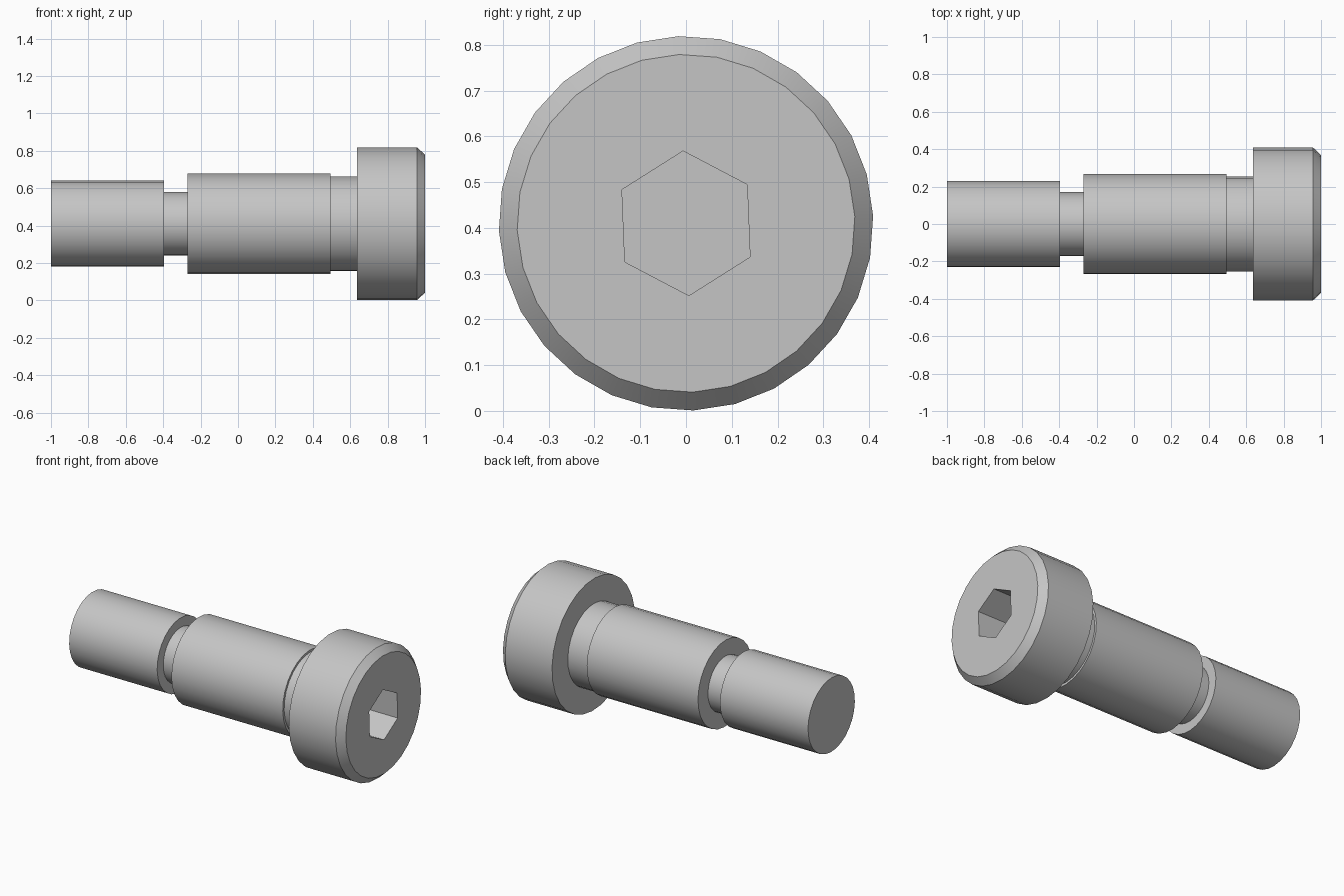
import bpy
import bmesh
from math import cos, sin, pi, radians

SIDES = 28
CENTRE_Z = 0.41
TURN = radians(2.3)
SOCKET_DEPTH = 0.2

# Remove the default cube
cube = bpy.data.objects.get("Cube")
if cube:
    bpy.data.objects.remove(cube, do_unlink=True)

# Plain metal colour
steel = bpy.data.materials.new("grey_steel")
steel.use_nodes = True
colour = (0.56, 0.56, 0.56, 1)
steel.diffuse_color = colour
steel.node_tree.nodes["Principled BSDF"].inputs["Base Color"].default_value = colour


def ring(bm, x, radius, sides, start):
    """Ring of vertices around the bolt axis."""
    angles = [start + 2 * pi * i / sides for i in range(sides)]
    return [bm.verts.new((x, radius * cos(a), CENTRE_Z + radius * sin(a))) for a in angles]


def skin(bm, first, second):
    """Quads between two rings of equal size."""
    n = len(first)
    for i in range(n):
        j = (i + 1) % n
        bm.faces.new((first[i], first[j], second[j], second[i]))


def loop_edges(bm, verts):
    return [bm.edges.get((v, verts[i - 1])) for i, v in enumerate(verts)]


# Turned outline as (x, radius), from the tip to the chamfered head
profile = [
    (-1.0, 0.23), (-0.395, 0.23),    # threaded end
    (-0.395, 0.17), (-0.27, 0.17),   # undercut neck
    (-0.27, 0.268), (0.495, 0.268),  # shoulder
    (0.495, 0.254), (0.635, 0.254),  # collar
    (0.635, 0.409), (0.957, 0.409),  # head
    (1.0, 0.369),                    # chamfer
]

bm = bmesh.new()
rings = [ring(bm, x, r, SIDES, TURN) for x, r in profile]
for a, b in zip(rings, rings[1:]):
    skin(bm, a, b)
bm.faces.new(rings[0])

# Hexagonal socket sunk into the head
mouth = ring(bm, 1.0, 0.158, 6, pi / 2 + TURN)
floor = ring(bm, 1.0 - SOCKET_DEPTH, 0.158, 6, pi / 2 + TURN)
skin(bm, mouth, floor)
bm.faces.new(floor)

# Flat head face around the socket
bmesh.ops.triangle_fill(
    bm, use_beauty=True, normal=(1, 0, 0),
    edges=loop_edges(bm, rings[-1]) + loop_edges(bm, mouth))
bmesh.ops.recalc_face_normals(bm, faces=bm.faces)

mesh = bpy.data.meshes.new("shoulder_bolt")
bm.to_mesh(mesh)
bm.free()
mesh.materials.append(steel)
bolt = bpy.data.objects.new("shoulder_bolt", mesh)
bpy.context.collection.objects.link(bolt)

# Smooth round walls, crisp steps
bpy.ops.object.select_all(action="DESELECT")
bolt.select_set(True)
bpy.context.view_layer.objects.active = bolt
bpy.ops.object.shade_smooth_by_angle(angle=radians(30))
